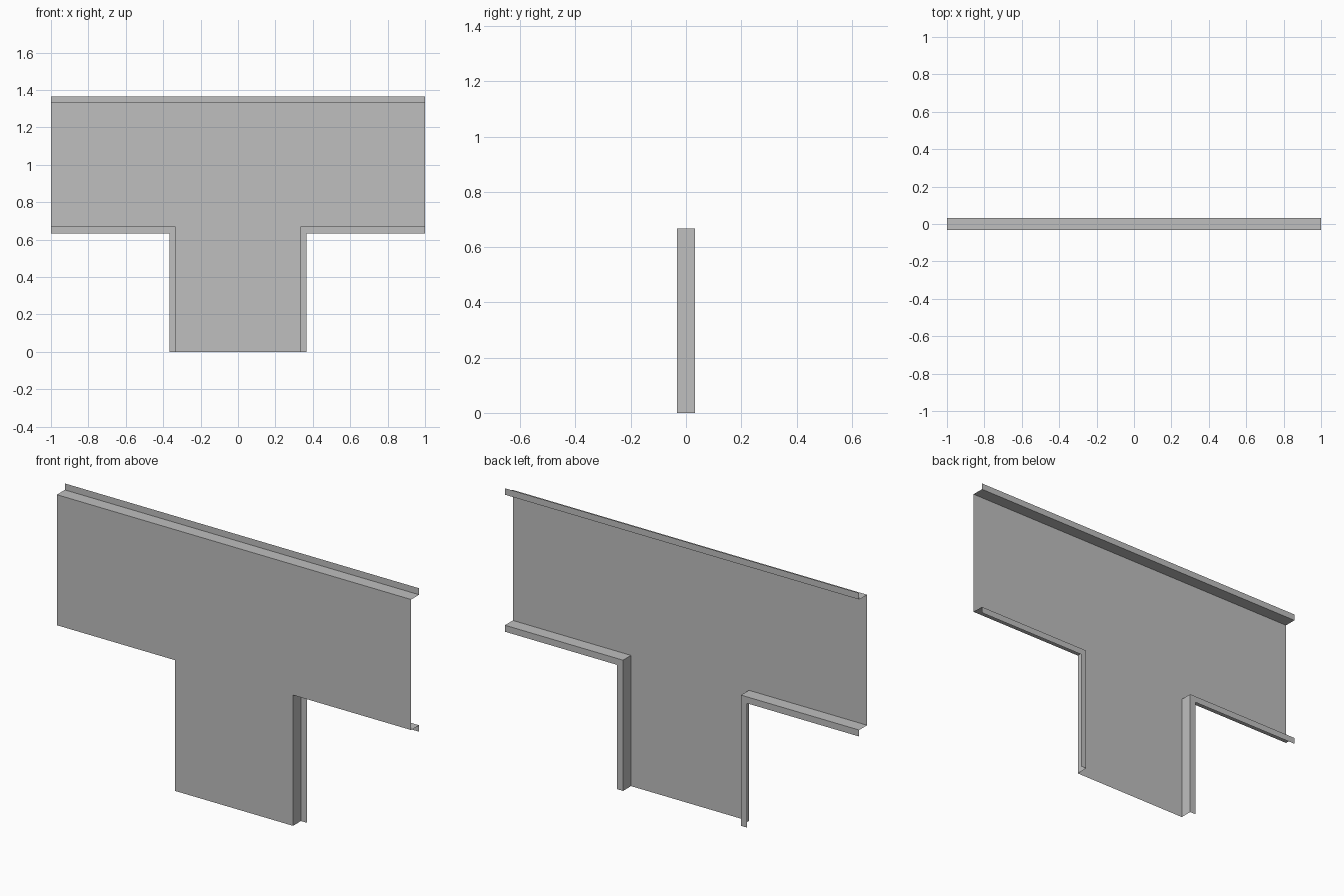
import bpy

if "Cube" in bpy.data.objects:
    bpy.data.objects.remove(bpy.data.objects["Cube"], do_unlink=True)

HALF = 1.0       # half length of the cross bar
STEM = 0.333     # half width of the stem
ARM = 0.667      # underside of the arms
TOP = 1.333      # top of the panel
LIP = 0.033      # width of the folded lip
D = 0.032        # half depth

steel = bpy.data.materials.new("plain_grey")
steel.use_nodes = True
grey = (0.52, 0.52, 0.52, 1)
steel.diffuse_color = grey
steel.node_tree.nodes["Principled BSDF"].inputs["Base Color"].default_value = grey


def add_sheet(name, verts, faces):
    mesh = bpy.data.meshes.new(name)
    mesh.from_pydata(verts, [], faces)
    mesh.materials.append(steel)
    mesh.update()
    obj = bpy.data.objects.new(name, mesh)
    bpy.context.collection.objects.link(obj)
    return obj


def add_flange(name, edge, outer):
    """Fold a wall back from the panel edge, then a lip outwards."""
    n = len(edge)
    verts = [(x, -D, z) for x, z in edge]
    verts += [(x, D, z) for x, z in edge]
    verts += [(x, D, z) for x, z in outer]
    faces = []
    for row in (0, n):
        for i in range(row, row + n - 1):
            faces.append((i, i + 1, i + 1 + n, i + n))
    add_sheet(name, verts, faces)


def mirrored(path):
    return [(-x, z) for x, z in reversed(path)]


# T-shaped front panel
half = [(STEM, 0), (STEM, ARM), (HALF, ARM), (HALF, TOP)]
outline = half + mirrored(half)
add_sheet("front_panel", [(x, -D, z) for x, z in outline],
          [tuple(range(len(outline)))])

# Straight flange along the top
add_flange("top_flange", [(-HALF, TOP), (HALF, TOP)],
           [(-HALF, TOP + LIP), (HALF, TOP + LIP)])

# Cornered flanges under the arms and down the stem
edge = [(HALF, ARM), (STEM, ARM), (STEM, 0)]
outer = [(HALF, ARM - LIP), (STEM + LIP, ARM - LIP), (STEM + LIP, 0)]
add_flange("left_flange", edge, outer)
add_flange("right_flange", mirrored(edge), mirrored(outer))
